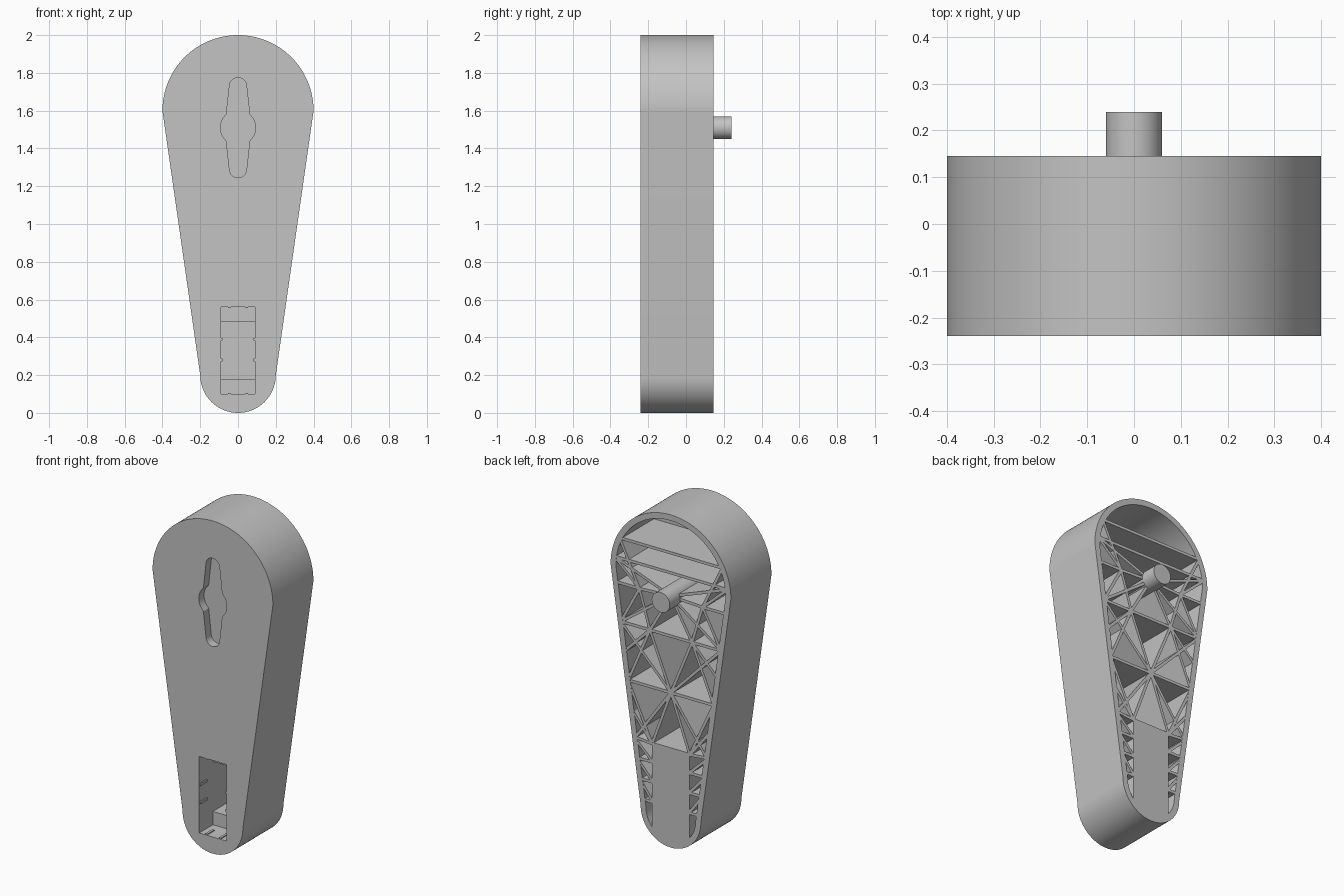
import bpy, bmesh, math
from mathutils import Vector, Matrix

if "Cube" in bpy.data.objects:
    bpy.data.objects.remove(bpy.data.objects["Cube"], do_unlink=True)

FRONT, BACK, FLOOR = -0.24, 0.145, -0.15

grey = bpy.data.materials.new("light grey plastic")
grey.use_nodes = True
colour = (0.55, 0.55, 0.55, 1)
grey.diffuse_color = colour
grey.node_tree.nodes["Principled BSDF"].inputs["Base Color"].default_value = colour


def finish(name, bm):
    bmesh.ops.recalc_face_normals(bm, faces=bm.faces)
    mesh = bpy.data.meshes.new(name)
    bm.to_mesh(mesh)
    bm.free()
    mesh.materials.append(grey)
    obj = bpy.data.objects.new(name, mesh)
    bpy.context.collection.objects.link(obj)
    return obj


def prism(name, outline, y0, y1):
    """Extrude an (x, z) outline from y0 to y1."""
    bm = bmesh.new()
    face = bm.faces.new([bm.verts.new((x, y0, z)) for x, z in outline])
    ext = bmesh.ops.extrude_face_region(bm, geom=[face])["geom"]
    bmesh.ops.translate(bm, vec=(0, y1 - y0, 0),
                        verts=[v for v in ext if isinstance(v, bmesh.types.BMVert)])
    return finish(name, bm)


def box(name, x0, x1, y0, y1, z0, z1):
    return prism(name, [(x0, z0), (x1, z0), (x1, z1), (x0, z1)], y0, y1)


def arc(cx, cz, r, a0, a1, n):
    return [(cx + r * math.cos(math.radians(a0 + (a1 - a0) * i / n)),
             cz + r * math.sin(math.radians(a0 + (a1 - a0) * i / n)))
            for i in range(n + 1)]


def cut(obj, cutter):
    """Subtract the cutter, then discard it."""
    mod = obj.modifiers.new("cut", "BOOLEAN")
    mod.operation, mod.solver, mod.object = "DIFFERENCE", "EXACT", cutter
    select(obj)
    bpy.ops.object.modifier_apply(modifier=mod.name)
    bpy.data.objects.remove(cutter, do_unlink=True)


def select(obj):
    bpy.ops.object.select_all(action="DESELECT")
    obj.select_set(True)
    bpy.context.view_layer.objects.active = obj


def teardrop(inset):
    return (arc(0, 1.6, 0.4 - inset, 0, 180, 64)
            + arc(0, 0.2, 0.2 - inset, 180, 360, 40))


# Tapered shell, hollow from the back around a solid lower block
body = prism("body_shell", teardrop(0), FRONT, BACK)
cavity = prism("cavity_cutter", teardrop(0.035), FLOOR, 0.4)
cut(cavity, box("lower_block", -0.125, 0.125, -1, 1, -0.5, 0.6))
cut(body, cavity)

# Shallow pointed recess with a round middle in the front
quarter = arc(0, 1.51, 0.093, 0, 32, 6) + [(0.062, 1.58)] + arc(0, 1.73, 0.045, 8, 90, 10)
half = quarter + [(-x, z) for x, z in reversed(quarter[:-1])]
recess = half + [(x, 3.02 - z) for x, z in reversed(half[1:-1])]
cut(body, prism("recess_cutter", recess, -0.4, -0.19))

# Stepped pocket low in the front
cut(body, box("pocket_cutter", -0.09, 0.09, -0.4, -0.11, 0.1, 0.56))
cut(body, box("deep_pocket_cutter", -0.09, 0.09, -0.4, 0.06, 0.18, 0.48))

# Small grip ridges along the pocket walls
for s, side in ((1, "left"), (-1, "right")):
    for i, z in enumerate((0.28, 0.39)):
        box(f"{side}_pocket_ridge_{i + 1}", s * 0.083, s * 0.092,
            FRONT + 0.003, -0.17, z - 0.007, z + 0.007)
    for i, z in enumerate((0.1, 0.56)):
        box(f"{side}_pocket_end_ridge_{i + 1}", s * 0.038, s * 0.052,
            FRONT + 0.003, -0.17, z - 0.006, z + 0.006)

# Round post reaching out of the back
post = prism("post", arc(0, 1.51, 0.06, 0, 350, 35), FLOOR - 0.01, 0.24)


def wall(z):
    """A rib end buried in the side wall at height z."""
    outer = (0.2 + (z - 0.2) / 7) if z < 1.6 else math.sqrt(0.16 - (z - 1.6) ** 2)
    return (outer - 0.02, z)


# Ribs of the back lattice, drawn for one side and mirrored
hub, axle = (0, 0.93), (0, 1.51)
upper, middle, corner = (0.21, 1.5), (0.14, 1.27), (0.125, 0.59)
ribs = [
    (hub, middle), (hub, wall(1.27)), (hub, wall(0.93)), (hub, corner), (hub, wall(0.6)),
    (corner, wall(0.6)), (corner, wall(0.93)), (middle, wall(0.93)), (middle, wall(1.27)),
    (middle, (0, 1.27)), (middle, axle), (middle, upper), (middle, wall(1.1)),
    (axle, upper), (axle, wall(1.27)), (axle, wall(1.65)),
    (upper, wall(1.5)), (upper, wall(1.27)), (upper, wall(1.65)), (upper, wall(1.77)),
    ((0, 1.65), wall(1.65)), ((0, 1.77), wall(1.77)),
    (wall(0.76), corner),
]
# Zigzag ribs beside the lower block
for z in (0.48, 0.36, 0.24):
    ribs += [((0.12, z), wall(z + 0.11)), ((0.12, z), wall(z))]

bm = bmesh.new()
depth = BACK - 0.001 - FLOOR + 0.01
for s in (1, -1):
    for a, b in ribs:
        p, q = Vector((s * a[0], 0, a[1])), Vector((s * b[0], 0, b[1]))
        d = q - p
        place = (Matrix.Translation((p + q) / 2 + Vector((0, BACK - 0.001 - depth / 2, 0)))
                 @ Matrix.Rotation(-math.atan2(d.z, d.x), 4, "Y")
                 @ Matrix.Diagonal((d.length, depth, 0.017, 1)))
        bmesh.ops.create_cube(bm, size=1, matrix=place)
finish("back_ribs", bm)

# Smooth the round walls, keep edges sharp
for obj in (body, post):
    select(obj)
    bpy.ops.object.shade_smooth_by_angle(angle=math.radians(25))
